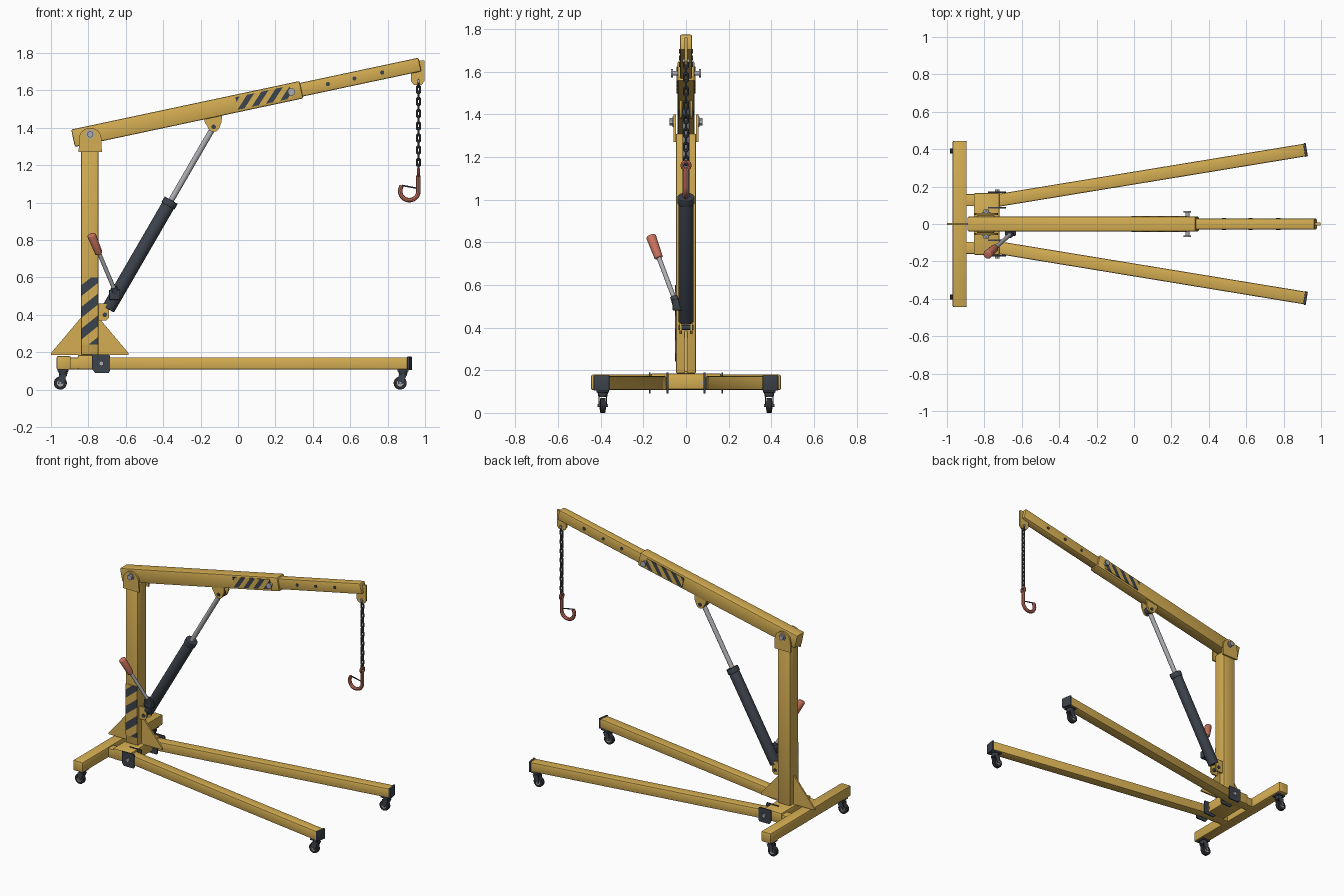
import bpy, bmesh, math
from mathutils import Matrix, Vector

if "Cube" in bpy.data.objects:
    bpy.data.objects.remove(bpy.data.objects["Cube"], do_unlink=True)


def material(name, rgb):
    m = bpy.data.materials.new(name)
    m.use_nodes = True
    m.diffuse_color = (*rgb, 1)
    m.node_tree.nodes["Principled BSDF"].inputs["Base Color"].default_value = (*rgb, 1)
    return m


YELLOW = material("yellow paint", (0.66, 0.42, 0.085))
SLATE = material("dark slate", (0.046, 0.056, 0.072))
STEEL = material("light steel", (0.42, 0.42, 0.45))
RED = material("faded red", (0.58, 0.17, 0.11))
CHAIN = material("chain grey", (0.07, 0.072, 0.085))
RUBBER = material("black rubber", (0.025, 0.026, 0.03))


def finish(name, bm, mats, matrix=None):
    if matrix:
        bm.transform(matrix)
    bmesh.ops.recalc_face_normals(bm, faces=bm.faces)
    mesh = bpy.data.meshes.new(name)
    bm.to_mesh(mesh)
    bm.free()
    for m in mats:
        mesh.materials.append(m)
    ob = bpy.data.objects.new(name, mesh)
    bpy.context.collection.objects.link(ob)
    return ob


def box(name, size, loc, mat, bevel=0.008, frame=Matrix(), turn=Matrix()):
    bm = bmesh.new()
    bmesh.ops.create_cube(bm, size=1, matrix=Matrix.Diagonal((*size, 1)))
    if bevel:
        bmesh.ops.bevel(bm, geom=bm.edges[:], offset=bevel, segments=2, profile=0.5, affect='EDGES')
    return finish(name, bm, [mat], frame @ Matrix.Translation(loc) @ turn)


def rod(name, a, b, r, mat, r2=None, sides=20, frame=Matrix(), bevel=0):
    a, b = frame @ Vector(a), frame @ Vector(b)
    d = b - a
    bm = bmesh.new()
    bmesh.ops.create_cone(bm, cap_ends=True, segments=sides, radius1=r,
                          radius2=r if r2 is None else r2, depth=d.length)
    if bevel:
        rims = [e for e in bm.edges if any(len(f.verts) > 4 for f in e.link_faces)]
        bmesh.ops.bevel(bm, geom=rims, offset=bevel, segments=3, profile=0.5, affect='EDGES')
    return finish(name, bm, [mat], Matrix.Translation((a + b) / 2)
                  @ d.to_track_quat('Z', 'Y').to_matrix().to_4x4())


def plate(name, outline, y, thick, mat):
    """Side profile given as (x, z) points, thickened along y."""
    bm = bmesh.new()
    face = bm.faces.new([bm.verts.new((x, y - thick / 2, z)) for x, z in outline])
    new = bmesh.ops.extrude_face_region(bm, geom=[face])["geom"]
    bmesh.ops.translate(bm, vec=(0, thick, 0), verts=[v for v in new if isinstance(v, bmesh.types.BMVert)])
    return finish(name, bm, [mat])


def arc(cx, cz, r, start, end, n=12):
    angles = [math.radians(start + (end - start) * i / n) for i in range(n + 1)]
    return [(cx + r * math.cos(t), cz + r * math.sin(t)) for t in angles]


def tube(name, points, r, mat, cyclic=False):
    """Round bar swept along a path."""
    cu = bpy.data.curves.new(name, 'CURVE')
    cu.dimensions = '3D'
    cu.bevel_depth, cu.bevel_resolution, cu.use_fill_caps = r, 2, True
    sp = cu.splines.new('POLY')
    sp.points.add(len(points) - 1)
    for p, co in zip(sp.points, points):
        p.co = (*co, 1)
    sp.use_cyclic_u = cyclic
    cu.materials.append(mat)
    ob = bpy.data.objects.new(name, cu)
    bpy.context.collection.objects.link(ob)
    bpy.ops.object.select_all(action='DESELECT')
    bpy.context.view_layer.objects.active = ob
    ob.select_set(True)
    bpy.ops.object.convert(target='MESH')
    return ob


def hazard_panel(name, length, height, loc, slope, band, frame=Matrix()):
    """Thin plate cut into alternating diagonal bands."""
    bm = bmesh.new()
    bmesh.ops.create_cube(bm, size=1, matrix=Matrix.Diagonal((length, 0.006, height, 1)))
    normal = Vector((-slope, 0, 1))
    for i in range(-12, 13):
        bmesh.ops.bisect_plane(bm, geom=bm.verts[:] + bm.edges[:] + bm.faces[:],
                               plane_co=(0, 0, i * band), plane_no=normal)
    for f in bm.faces:
        f.material_index = math.floor(f.calc_center_median().dot(normal) / band) % 2
    return finish(name, bm, [SLATE, YELLOW], frame @ Matrix.Translation(loc))


def caster(name, x, y):
    box(name + "_mount", (0.06, 0.06, 0.012), (x, y, 0.102), SLATE, 0.003)
    rod(name + "_swivel", (x, y, 0.1), (x, y, 0.074), 0.026, SLATE, 0.02)
    wx = x - 0.015
    for s in (-1, 1):
        plate(name + "_fork", [(x - 0.022, 0.082), (x + 0.022, 0.082), (wx + 0.014, 0.03), (wx - 0.012, 0.03)],
              y + s * 0.018, 0.005, SLATE)
    rod(name + "_wheel", (wx, y - 0.013, 0.035), (wx, y + 0.013, 0.035), 0.035, RUBBER, sides=24, bevel=0.004)
    rod(name + "_hub", (wx, y - 0.015, 0.035), (wx, y + 0.015, 0.035), 0.018, STEEL)
    rod(name + "_axle", (wx, y - 0.024, 0.035), (wx, y + 0.024, 0.035), 0.007, STEEL, sides=6)


# Base frame
box("rear_crossbeam", (0.075, 0.89, 0.073), (-0.932, 0, 0.143), YELLOW)
box("base_block", (0.137, 0.33, 0.076), (-0.788, 0, 0.147), YELLOW)
for side, s in (("left", 1), ("right", -1)):
    box(side + "_stub", (0.2, 0.065, 0.065), (-0.82, s * 0.1275, 0.14), YELLOW)
    # Splayed leg with its end cap
    a, b = Vector((-0.735, s * 0.125, 0.14)), Vector((0.917, s * 0.396, 0.14))
    d = b - a
    turn = Matrix.Rotation(math.atan2(d.y, d.x), 4, 'Z')
    box(side + "_leg", (d.length, 0.068, 0.066), (a + b) / 2, YELLOW, turn=turn)
    box(side + "_leg_cap", (0.014, 0.073, 0.072), b, SLATE, 0.003, turn=turn)
    # Leg pivot bracket
    for y in (0.087, 0.17):
        plate(side + "_pivot_plate", [(-0.765, 0.09), (-0.69, 0.09), (-0.685, 0.1), (-0.685, 0.18),
                                      (-0.69, 0.189), (-0.78, 0.189), (-0.78, 0.11)], s * y, 0.008, SLATE)
    rod(side + "_pivot_pin", (-0.73, s * 0.075, 0.14), (-0.73, s * 0.184, 0.14), 0.014, STEEL, sides=6)
    caster(side + "_rear_caster", -0.935, s * 0.39)
    caster(side + "_front_caster", 0.882, s * 0.39)

# Mast, gusset and painted warning panel
box("mast", (0.095, 0.095, 1.125), (-0.7925, 0, 0.7475), YELLOW)
plate("mast_gusset", [(-1, 0.185), (-0.585, 0.185), (-0.585, 0.195), (-0.745, 0.385),
                      (-0.84, 0.385), (-1, 0.195)], 0, 0.012, YELLOW)
hazard_panel("mast_warning_panel", 0.086, 0.36, (-0.7925, -0.048, 0.42), 0.8, 0.058)
for s in (-1, 1):
    plate("mast_head_plate", [(-0.852, 1.27), (-0.728, 1.27)] + arc(-0.79, 1.34, 0.06, 0, 180),
          s * 0.053, 0.012, YELLOW)
    rod("mast_bolt_washer", (-0.79, s * 0.058, 1.365), (-0.79, s * 0.064, 1.365), 0.024, STEEL)
    rod("mast_bolt_head", (-0.79, s * 0.06, 1.365), (-0.79, s * 0.077, 1.365), 0.018, STEEL, sides=6)

# Telescopic boom, built along its own tilted axis
boom = Matrix.Translation((-0.882, 0, 1.344)) @ Matrix.Rotation(math.radians(-12.0), 4, 'Y')
box("outer_boom", (1.248, 0.08, 0.095), (0.624, 0, 0), YELLOW, frame=boom)
box("inner_boom", (0.8, 0.058, 0.074), (1.496, 0, 0), YELLOW, frame=boom)
for s in (-1, 1):
    hazard_panel("boom_warning_panel", 0.295, 0.068, (1.042, s * 0.041, 0), 1.0, 0.039, boom)
    rod("lock_pin_head", (1.194, s * 0.062, 0), (1.194, s * 0.07, 0), 0.02, STEEL, frame=boom)
rod("lock_pin", (1.194, -0.065, 0), (1.194, 0.065, 0), 0.011, STEEL, frame=boom)
for x in (1.393, 1.538, 1.69):
    rod("boom_pin_hole", (x, -0.032, 0), (x, 0.032, 0), 0.011, SLATE, sides=12, frame=boom)

# Boom tip plate, chain and hook
plate("tip_plate", [(0.925, 1.65), (0.94, 1.63), (0.982, 1.63), (0.997, 1.65), (0.997, 1.76), (0.925, 1.76)],
      0, 0.014, YELLOW)
CX = 0.965
rod("tip_pin", (CX, -0.016, 1.65), (CX, 0.016, 1.65), 0.009, STEEL, sides=12)
links = 15
for i in range(links):
    z = 1.638 - i * 0.0325
    loop = arc(0, 0.011, 0.009, 0, 180, 6) + arc(0, -0.011, 0.009, 180, 360, 6)
    tube("chain_link", [(CX, u, z + v) if i % 2 == 0 else (CX + u, 0, z + v) for u, v in loop],
         0.0055, CHAIN, True)
tube("hook_eye", [(CX, u, v) for u, v in arc(0, 1.16, 0.018, 0, 345, 23)], 0.008, RED, True)
hook = [(CX, 1.145), (CX, 1.1)] + arc(CX - 0.049, 1.062, 0.049, 0, -215, 24)
tube("hook", [(x, 0, z) for x, z in hook], 0.012, RED)
rod("hook_latch", (0.876, 0, 1.092), (CX, 0, 1.075), 0.004, SLATE, sides=8)

# Hydraulic ram and its lugs
low, high = Vector((-0.712, 0, 0.4)), Vector((-0.13, 0, 1.405))
ram = lambda t: low.lerp(high, t)
rod("ram_cylinder", ram(0.03), ram(0.6), 0.036, SLATE, sides=28, bevel=0.004)
rod("ram_collar", ram(0.58), ram(0.61), 0.04, SLATE, sides=28, bevel=0.003)
rod("ram_rod", ram(0.6), high, 0.0155, STEEL)
rod("ram_top_eye", high - Vector((0, 0.016, 0)), high + Vector((0, 0.016, 0)), 0.027, SLATE)
rod("ram_top_pin", high - Vector((0, 0.036, 0)), high + Vector((0, 0.036, 0)), 0.012, SLATE, sides=12)
rod("ram_foot_pin", low - Vector((0, 0.036, 0)), low + Vector((0, 0.036, 0)), 0.012, SLATE, sides=12)
for s in (-1, 1):
    plate("boom_lug", [(-0.178, 1.43), (-0.165, 1.41)] + arc(-0.13, 1.41, 0.032, 200, 340, 6)
          + [(-0.088, 1.43), (-0.085, 1.47), (-0.18, 1.455)], s * 0.025, 0.012, YELLOW)
    plate("mast_lug", [(-0.75, 0.37), (-0.705, 0.37), (-0.69, 0.385), (-0.69, 0.445), (-0.705, 0.46),
                       (-0.75, 0.46)], s * 0.025, 0.012, YELLOW)

# Pump block and lever
box("pump_block", (0.06, 0.05, 0.055), (-0.66, -0.038, 0.507), SLATE, 0.006)
rod("pump_socket", (-0.65, -0.045, 0.505), (-0.664, -0.057, 0.545), 0.018, SLATE)
rod("pump_lever", (-0.65, -0.045, 0.51), (-0.745, -0.13, 0.735), 0.011, STEEL)
rod("pump_grip", (-0.742, -0.127, 0.725), (-0.785, -0.165, 0.83), 0.02, RED, 0.024, bevel=0.008)

# Smooth the rounded parts while keeping hard edges
for ob in bpy.context.scene.objects:
    ob.select_set(ob.type == 'MESH')
    if ob.type == 'MESH':
        bpy.context.view_layer.objects.active = ob
bpy.ops.object.shade_smooth_by_angle(angle=math.radians(35))
